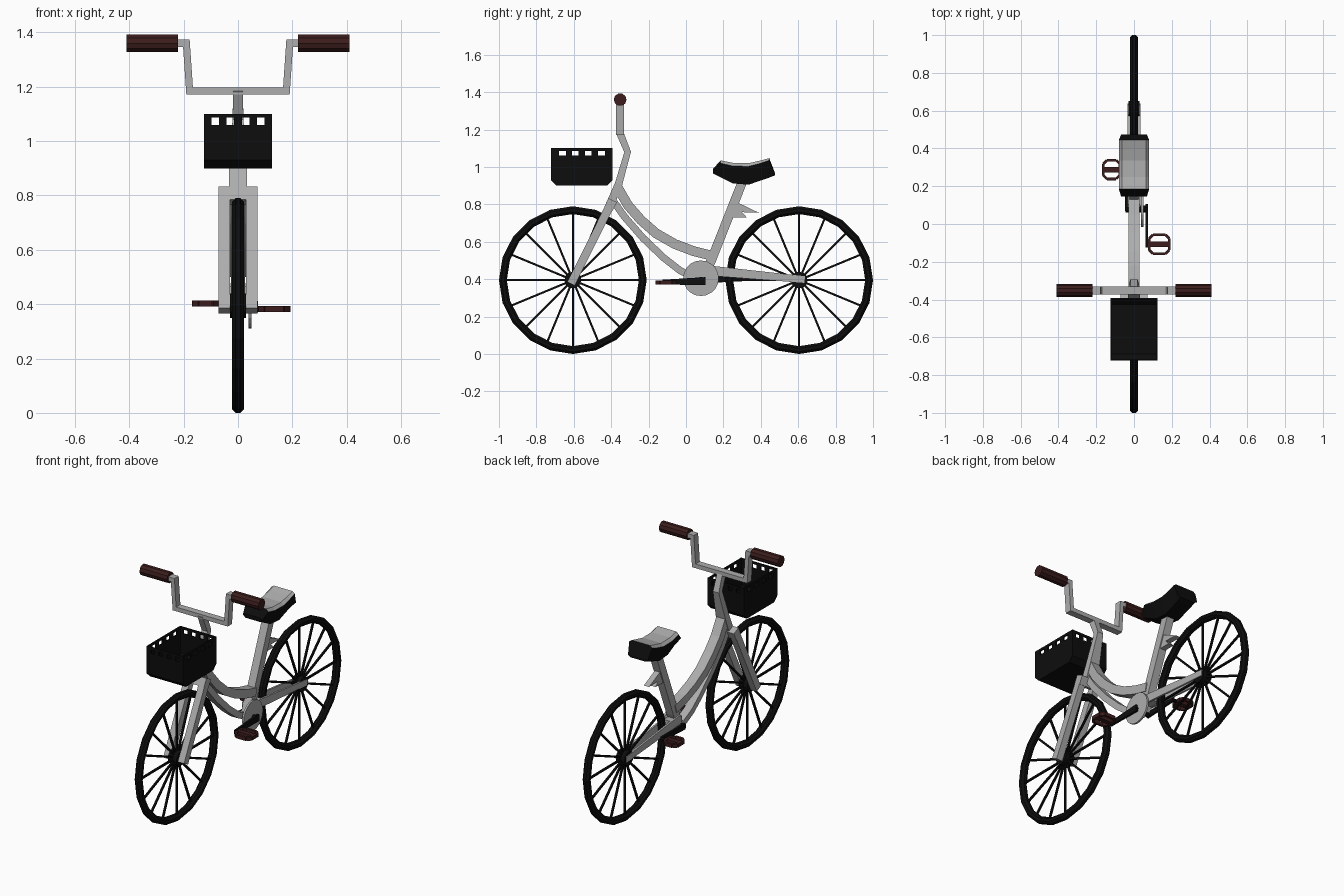
import bpy, bmesh, math
from mathutils import Vector, Matrix

if "Cube" in bpy.data.objects:
    bpy.data.objects.remove(bpy.data.objects["Cube"])


def mat(name, rgb):
    m = bpy.data.materials.new(name)
    m.diffuse_color = (*rgb, 1)
    m.use_nodes = True
    m.node_tree.nodes["Principled BSDF"].inputs["Base Color"].default_value = m.diffuse_color
    return m


GREY = mat("frame_grey", (0.42, 0.42, 0.42))
BLACK = mat("black", (0.004, 0.004, 0.004))
BROWN = mat("grip_brown", (0.045, 0.012, 0.012))


def finish(bm, name, *mats):
    bmesh.ops.recalc_face_normals(bm, faces=bm.faces)
    me = bpy.data.meshes.new(name)
    bm.to_mesh(me)
    bm.free()
    for m in mats:
        me.materials.append(m)
    ob = bpy.data.objects.new(name, me)
    bpy.context.collection.objects.link(ob)
    return ob


def loft(bm, rings):
    """Skin closed rings of points and cap both ends."""
    vs = [[bm.verts.new(p) for p in r] for r in rings]
    n = len(vs[0])
    for a, b in zip(vs, vs[1:]):
        for i in range(n):
            bm.faces.new((a[i], a[(i + 1) % n], b[(i + 1) % n], b[i]))
    bm.faces.new(vs[0])
    bm.faces.new(vs[-1])


def sweep(bm, path, width, depth, axis):
    """Rectangular bar along a flat path; depth runs along axis."""
    path = [Vector(p) for p in path]
    k = len(path)
    width = width if isinstance(width, (list, tuple)) else [width] * k
    depth = depth if isinstance(depth, (list, tuple)) else [depth] * k
    axis = Vector(axis)
    rings = []
    for i, p in enumerate(path):
        a = (p - path[max(i - 1, 0)]).normalized()
        b = (path[min(i + 1, k - 1)] - p).normalized()
        t = (a + b).normalized()
        stretch = 1 / max(t.dot(b if b.length else a), 0.5)
        s = t.cross(axis) * width[i] / 2 * stretch
        d = axis * depth[i] / 2
        rings.append([p + s + d, p - s + d, p - s - d, p + s - d])
    loft(bm, rings)


def side_bar(bm, yz, width, depth, x=0):
    sweep(bm, [(x, y, z) for y, z in yz], width, depth, (1, 0, 0))


def box(bm, x0, x1, y0, y1, z0, z1):
    m = Matrix.Translation(((x0 + x1) / 2, (y0 + y1) / 2, (z0 + z1) / 2))
    bmesh.ops.create_cube(bm, size=1, matrix=m @ Matrix.Diagonal((x1 - x0, y1 - y0, z1 - z0, 1)))


def x_cyl(bm, x0, x1, y, z, r, n):
    m = Matrix.Translation(((x0 + x1) / 2, y, z)) @ Matrix.Rotation(math.pi / 2, 4, 'Y')
    bmesh.ops.create_cone(bm, cap_ends=True, segments=n, radius1=r, radius2=r, depth=x1 - x0, matrix=m)


# Wheels: faceted tyre, hub and sixteen spokes
HUB_Z = 0.395
for label, cy in (("front", -0.605), ("rear", 0.605)):
    bm = bmesh.new()
    N, M = 20, 8
    grid = []
    for i in range(N):
        a = math.tau * i / N
        ring = []
        for j in range(M):
            b = math.tau * (j + 0.5) / M
            r = 0.374 + 0.0227 * math.cos(b)
            ring.append(bm.verts.new((0.0235 * math.sin(b), cy + r * math.cos(a), HUB_Z + r * math.sin(a))))
        grid.append(ring)
    for i in range(N):
        for j in range(M):
            p, q = grid[i], grid[(i + 1) % N]
            bm.faces.new((p[j], p[(j + 1) % M], q[(j + 1) % M], q[j]))
    finish(bm, label + "_tyre", BLACK)

    bm = bmesh.new()
    x_cyl(bm, -0.03, 0.03, cy, HUB_Z, 0.045, 12)
    finish(bm, label + "_hub", BLACK)

    bm = bmesh.new()
    for i in range(16):
        a = math.tau * i / 16
        c, s = math.cos(a), math.sin(a)
        side_bar(bm, [(cy + r * c, HUB_Z + r * s) for r in (0.03, 0.36)], 0.011, 0.011)
    finish(bm, label + "_spokes", BLACK)

# Fork: two legs joined by a crown
bm = bmesh.new()
for x in (-0.051, 0.051):
    side_bar(bm, [(-0.615, 0.375), (-0.398, 0.81)], 0.045, 0.042, x)
side_bar(bm, [(-0.415, 0.775), (-0.392, 0.822)], 0.05, 0.144)
finish(bm, "fork", GREY)

# Bent steering column
bm = bmesh.new()
side_bar(bm, [(-0.41, 0.79), (-0.36, 0.91), (-0.312, 1.08), (-0.357, 1.19)],
         [0.045, 0.04, 0.034, 0.04], [0.066, 0.066, 0.04, 0.036])
finish(bm, "steering_column", GREY)

# Frame tubes
bm = bmesh.new()
side_bar(bm, [(-0.365, 0.89), (-0.31, 0.795), (-0.24, 0.715), (-0.16, 0.645), (-0.06, 0.588),
              (0.04, 0.55), (0.14, 0.525)], 0.052, 0.06)
finish(bm, "upper_tube", GREY)
bm = bmesh.new()
side_bar(bm, [(-0.39, 0.82), (-0.33, 0.735), (-0.23, 0.62), (-0.12, 0.515), (-0.03, 0.445), (0.07, 0.395)],
         0.038, 0.05)
finish(bm, "lower_tube", GREY)
bm = bmesh.new()
side_bar(bm, [(0.085, 0.40), (0.135, 0.50), (0.305, 0.93)], 0.05, 0.05)
finish(bm, "seat_post", GREY)

# Rear stays either side of the wheel
bm = bmesh.new()
for x in (-0.028, 0.028):
    side_bar(bm, [(0.10, 0.448), (0.635, 0.398)], [0.055, 0.036], 0.012, x)
box(bm, -0.034, 0.034, 0.09, 0.19, 0.42, 0.466)
finish(bm, "rear_stays", GREY)

# Pointed bracket behind the seat post
bm = bmesh.new()
for tri in ([(0.255, 0.80), (0.265, 0.815), (0.39, 0.755), (0.25, 0.76)],
            [(0.25, 0.77), (0.29, 0.77), (0.325, 0.73), (0.23, 0.73)]):
    loft(bm, [[(x, y, z) for y, z in tri] for x in (-0.018, 0.018)])
finish(bm, "post_bracket", GREY)

# Saddle: lofted along its length, with a pale crowned top panel
bm = bmesh.new()
stations = [  # y, bottom z, edge z, crown z
    (0.145, 0.965, 0.98, 0.99), (0.185, 0.945, 1.02, 1.035), (0.25, 0.912, 1.005, 1.022),
    (0.335, 0.905, 1.003, 1.02), (0.40, 0.928, 1.02, 1.035), (0.445, 0.943, 1.035, 1.047), (0.475, 0.955, 0.965, 0.97)]
rings = []
for i, (y, zb, ze, zc) in enumerate(stations):
    w = 0.068 if i in (0, 6) else 0.08
    half = [(0.05, zb), (w, ze), (w - 0.016, zc)]
    rings.append([(x, y, z) for x, z in half] + [(-x, y, z) for x, z in reversed(half)])
loft(bm, rings)
bmesh.ops.recalc_face_normals(bm, faces=bm.faces)
for f in bm.faces:
    y = f.calc_center_median().y
    f.material_index = 1 if f.normal.z > 0.3 and 0.185 < y < 0.445 else 0
finish(bm, "saddle", BLACK, GREY)

# Handlebar: low crossbar with raised ends
bm = bmesh.new()
half = [(0.178, 1.185), (0.19, 1.36), (0.24, 1.36)]
pts = [(-x, z) for x, z in reversed(half)] + half
sweep(bm, [(x, -0.352, z) for x, z in pts], 0.026, 0.042, (0, 1, 0))
finish(bm, "handlebar", GREY)
for label, s in (("left", -1), ("right", 1)):
    bm = bmesh.new()
    x_cyl(bm, min(s * 0.22, s * 0.41), max(s * 0.22, s * 0.41), -0.352, 1.36, 0.034, 10)
    finish(bm, label + "_grip", BROWN)

# Basket: chamfered tub with a row of square holes under the rim
X, Y0, Y1, T = 0.125, -0.722, -0.392, 0.008
bm = bmesh.new()
outline = [(Y0, 1.06), (Y0, 0.93), (Y0 + 0.03, 0.9), (Y1 - 0.03, 0.9), (Y1, 0.93), (Y1, 1.06)]
inner = [(Y1 - T, 1.06), (Y1 - T, 0.934), (Y1 - 0.034, 0.908), (Y0 + 0.034, 0.908), (Y0 + T, 0.934), (Y0 + T, 1.06)]
loft(bm, [[(x, y, z) for y, z in outline + inner] for x in (-X, X)])
for x in (-X, X - T):
    loft(bm, [[(xx, y, z) for y, z in outline] for xx in (x, x + T)])
    box(bm, x, x + T, Y0, Y1, 1.086, 1.1)
    edges = [Y0] + [c + d for c in (-0.66, -0.592, -0.522, -0.452) for d in (-0.018, 0.018)] + [Y1]
    for a, b in zip(edges[::2], edges[1::2]):
        box(bm, x, x + T, a, b, 1.06, 1.086)
for y in (Y0, Y1 - T):
    box(bm, -X, X, y, y + T, 1.086, 1.1)
    edges = [-X] + [c + d for c in (-0.084, -0.028, 0.028, 0.084) for d in (-0.014, 0.014)] + [X]
    for a, b in zip(edges[::2], edges[1::2]):
        box(bm, a, b, y, y + T, 1.06, 1.086)
finish(bm, "basket", BLACK)

# Chainring, axle and cranks
bm = bmesh.new()
x_cyl(bm, 0.038, 0.05, 0.08, 0.405, 0.095, 20)
finish(bm, "chainring", GREY)
bm = bmesh.new()
x_cyl(bm, -0.045, 0.07, 0.08, 0.395, 0.018, 10)
side_bar(bm, [(0.105, 0.39), (-0.125, 0.384)], [0.042, 0.026], 0.013, 0.067)
side_bar(bm, [(0.07, 0.395), (0.30, 0.402)], [0.036, 0.026], 0.013, -0.04)
x_cyl(bm, 0.065, 0.09, -0.105, 0.383, 0.01, 8)
x_cyl(bm, -0.08, -0.04, 0.288, 0.402, 0.01, 8)
finish(bm, "cranks", BLACK)

# Pedals: rounded loop with a centre bar
for label, s, x0, x1, cy, cz in (("right", 1, 0.08, 0.187, -0.107, 0.383), ("left", -1, 0.075, 0.163, 0.288, 0.402)):
    bm = bmesh.new()
    c, h = 0.02, 0.05
    loop = [(x0, cy - h + c), (x0 + c, cy - h), (x1 - c, cy - h), (x1, cy - h + c),
            (x1, cy + h - c), (x1 - c, cy + h), (x0 + c, cy + h), (x0, cy + h - c)]
    for a, b in zip(loop, loop[1:] + loop[:1]):
        sweep(bm, [(s * a[0], a[1], cz), (s * b[0], b[1], cz)], 0.014, 0.022, (0, 0, 1))
    box(bm, min(s * x0, s * x1), max(s * x0, s * x1), cy - 0.015, cy + 0.015, cz - 0.01, cz + 0.01)
    finish(bm, label + "_pedal", BROWN)
